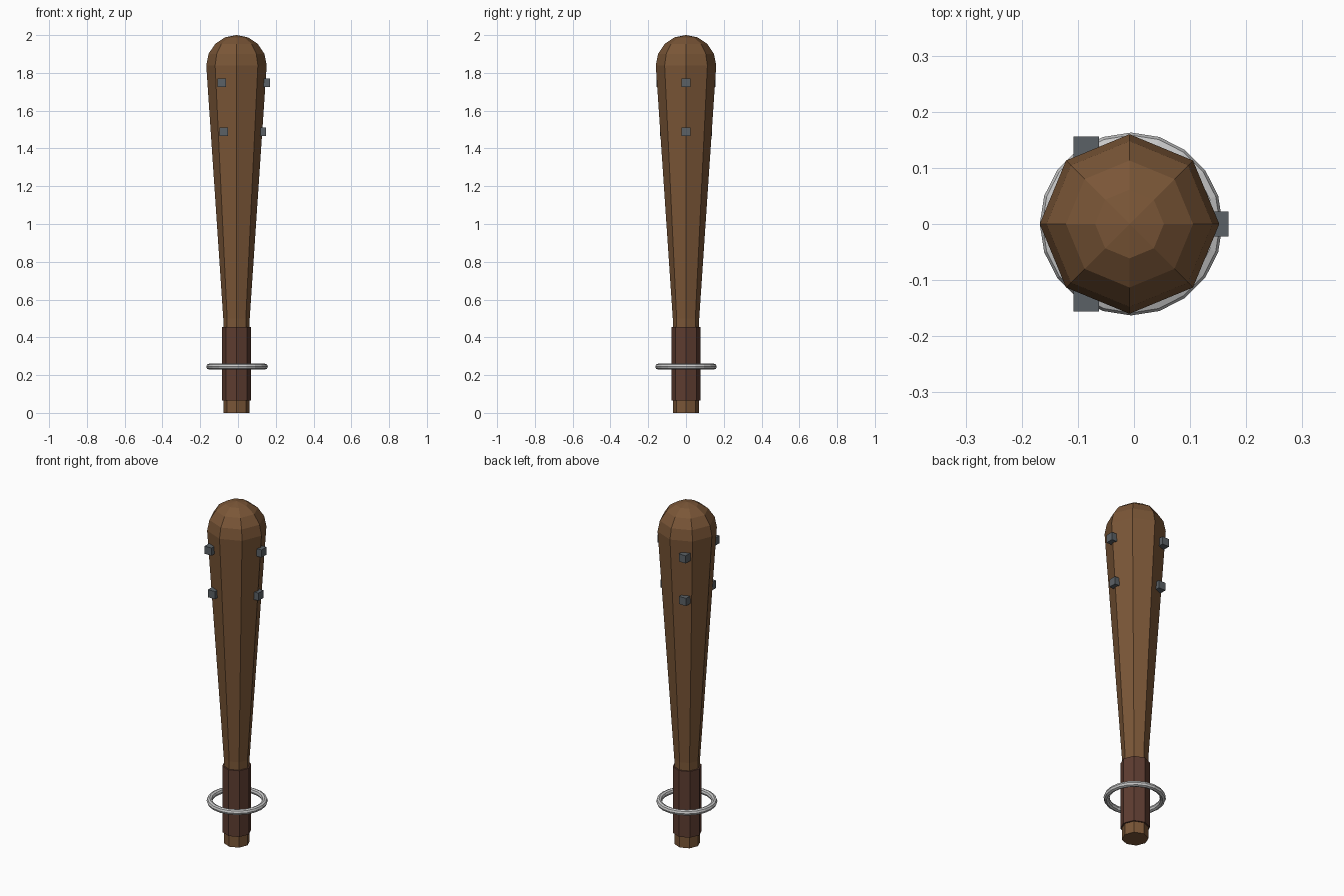
import bpy, bmesh, math

if "Cube" in bpy.data.objects:
    bpy.data.objects.remove(bpy.data.objects["Cube"])

AXIS_X = -0.008  # centre line of the club


def material(name, rgb):
    m = bpy.data.materials.new(name)
    m.diffuse_color = (*rgb, 1)
    m.use_nodes = True
    m.node_tree.nodes["Principled BSDF"].inputs["Base Color"].default_value = m.diffuse_color
    return m


WOOD = material("wood brown", (0.195, 0.093, 0.038))
LEATHER = material("dark leather", (0.109, 0.045, 0.030))
IRON = material("dark iron", (0.105, 0.120, 0.132))
STEEL = material("pale steel", (0.58, 0.58, 0.58))


def finish(name, bm, mat):
    bmesh.ops.recalc_face_normals(bm, faces=bm.faces)
    mesh = bpy.data.meshes.new(name)
    bm.to_mesh(mesh)
    bm.free()
    mesh.materials.append(mat)
    ob = bpy.data.objects.new(name, mesh)
    bpy.context.collection.objects.link(ob)
    return ob


def lathe(name, profile, mat, sides=8, closed=False, x=AXIS_X):
    """Turn (radius, z) points around the z axis; open ends are capped."""
    bm = bmesh.new()
    rings = []
    for r, z in profile:
        ring = []
        for i in range(sides):
            a = 2 * math.pi * i / sides
            ring.append(bm.verts.new((x + r * math.cos(a), r * math.sin(a), z)))
        rings.append(ring)
    pairs = list(zip(rings, rings[1:]))
    if closed:
        pairs.append((rings[-1], rings[0]))
    for lo, hi in pairs:
        for i in range(sides):
            j = (i + 1) % sides
            bm.faces.new((lo[i], lo[j], hi[j], hi[i]))
    if not closed:
        bm.faces.new(rings[0])
        bm.faces.new(rings[-1])
    bmesh.ops.remove_doubles(bm, verts=bm.verts, dist=1e-5)
    return finish(name, bm, mat)


# Club: straight handle, flared body and faceted round head
HEAD_R, HEAD_Z = 0.16, 1.84
club = [(0.07, 0), (0.07, 0.5)]
for k in range(4):
    a = math.radians(22.5 * k)
    club.append((HEAD_R * math.cos(a), HEAD_Z + HEAD_R * math.sin(a)))
club.append((0.0005, 2.0))
lathe("club_body", club, WOOD)

# Grip wrap around the handle
lathe("grip_wrap", [(0.078, 0.066), (0.078, 0.454)], LEATHER)

# Loose ring around the grip
tube = [(0.147 + 0.016 * math.cos(math.tau * k / 8),
         0.245 + 0.016 * math.sin(math.tau * k / 8)) for k in range(8)]
lathe("handle_ring", tube, STEEL, sides=20, closed=True, x=-0.005)

# Two rows of three square studs
for row, r, z in (("upper", 0.154, 1.747), ("lower", 0.134, 1.488)):
    for i in range(3):
        a = math.radians(120 * i)
        bm = bmesh.new()
        bmesh.ops.create_cube(bm, size=0.045)
        bmesh.ops.translate(bm, verts=bm.verts, vec=(
            AXIS_X + r * math.cos(a), r * math.sin(a), z))
        finish(f"{row}_stud_{i + 1}", bm, IRON)
